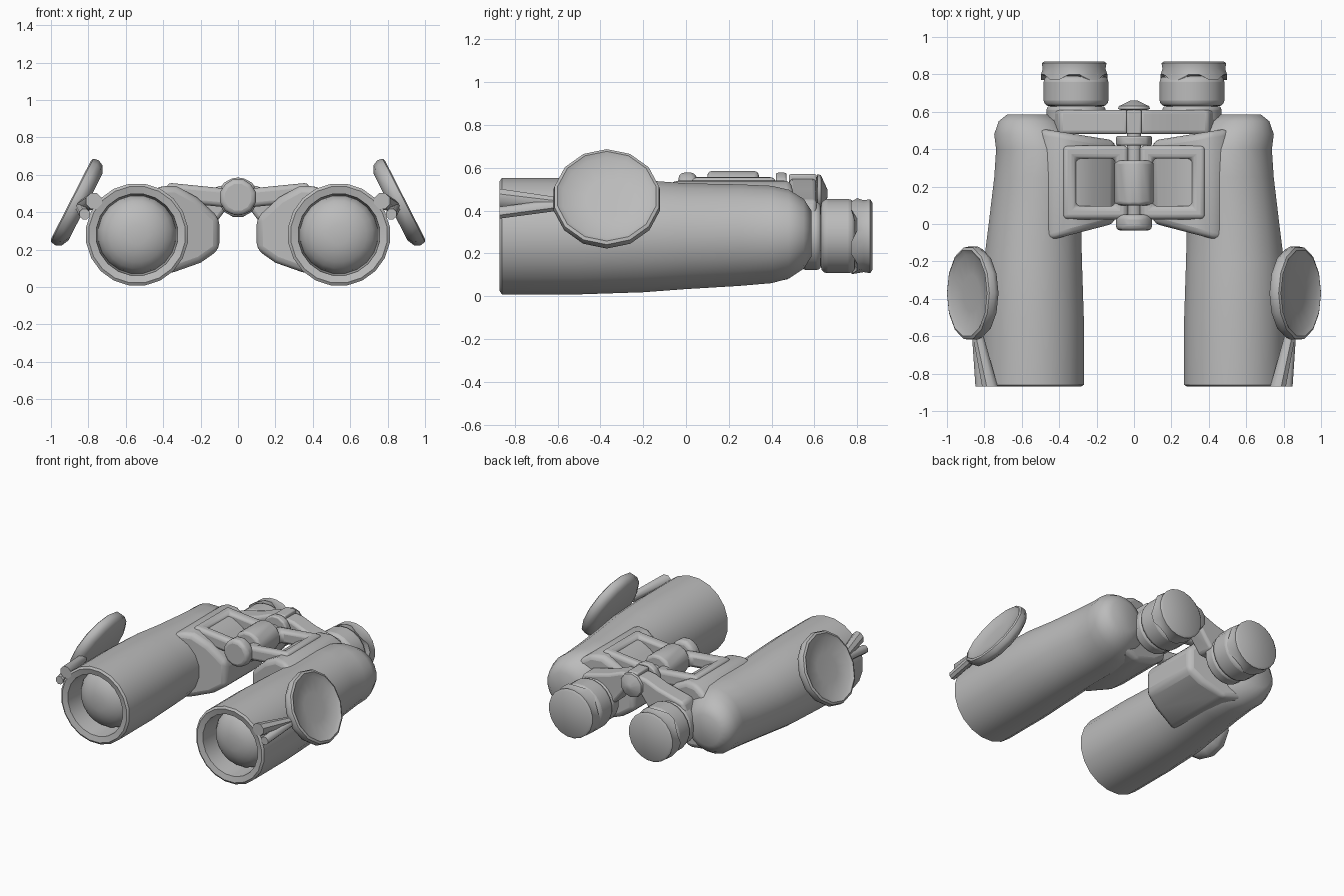
import bpy, bmesh, math
from mathutils import Matrix

old = bpy.data.objects.get("Cube")
if old:
    bpy.data.objects.remove(old)

grey = bpy.data.materials.new("plain grey")
grey.use_nodes = True
colour = (.5, .5, .5, 1)
grey.diffuse_color = colour
grey.node_tree.nodes["Principled BSDF"].inputs["Base Color"].default_value = colour


def finish(name, bm, mirror=True, bevel=None):
    """Turn a bmesh into a shaded object, mirrored to the other side if paired."""
    bmesh.ops.recalc_face_normals(bm, faces=bm.faces)
    mesh = bpy.data.meshes.new(name)
    bm.to_mesh(mesh)
    bm.free()
    mesh.materials.append(grey)
    part = bpy.data.objects.new(name, mesh)
    bpy.context.collection.objects.link(part)
    bpy.ops.object.select_all(action='DESELECT')
    part.select_set(True)
    bpy.context.view_layer.objects.active = part
    if bevel:
        modifier = part.modifiers.new("soft edges", 'BEVEL')
        modifier.width = bevel
        modifier.segments = 3
    if mirror:
        part.modifiers.new("other side", 'MIRROR')
    bpy.ops.object.shade_smooth_by_angle(angle=math.radians(45))


def skin(bm, loops, capped=True):
    """Bridge neighbouring loops of vertices and close both ends."""
    for first, second in zip(loops, loops[1:]):
        for i in range(len(first)):
            bm.faces.new((first[i - 1], first[i], second[i], second[i - 1]))
    if capped:
        bm.faces.new(loops[0])
        bm.faces.new(loops[-1])


def loft(name, rings, sides=20, matrix=Matrix(), waves=None, **options):
    """Skin circular rings given as (y, centre x, centre z, radius)."""
    bm = bmesh.new()
    loops = []
    for index, (y, x, z, radius) in enumerate(rings):
        height = waves.get(index, 0) if waves else 0
        angles = [math.tau * (i + .5) / sides for i in range(sides)]
        loops.append([bm.verts.new((x + radius * math.cos(a),
                                    y + height * math.sin(5 * a),
                                    z + radius * math.sin(a))) for a in angles])
    skin(bm, loops)
    bm.transform(matrix)
    finish(name, bm, **options)


def turned(name, x, z, profile, **options):
    """Round part on a y axis; the profile holds (y, radius) pairs."""
    loft(name, [(y, x, z, radius) for y, radius in profile], **options)


def drum(name, x, z, start, end, radius, **options):
    """Plain cylinder lying along y with softened rims."""
    turned(name, x, z, [(start, radius), (end, radius)], **options)


def prism(name, outline, start, end, start_slope=0, end_slope=0, **options):
    """Extrude an xz outline along y, with ends that slant with x."""
    bm = bmesh.new()
    skin(bm, [[bm.verts.new((x, y + slope * x, z)) for x, z in outline]
              for y, slope in ((start, start_slope), (end, end_slope))])
    finish(name, bm, **options)


# Main barrels with a hollow front rim and a rounded rear shoulder
barrel_x, barrel_z = .54, .28
barrel = [(-.7, 0, .21), (-.86, 0, .22), (-.87, 0, .26), (-.86, 0, .275),
          (-.5, 0, .275), (-.2, 0, .265), (0, -.01, .25), (.25, -.03, .24),
          (.4, -.03, .23), (.48, 0, .21), (.55, .02, .165), (.585, .03, .11)]
loft("barrel", [(y, barrel_x + shift, barrel_z + max(0, y) * .02, radius)
                for y, shift, radius in barrel])

# Domed front lenses, rounded like a shallow bowl
lens_angles = [math.radians(a) for a in range(0, 90, 15)]
turned("front_lens", barrel_x, barrel_z,
       [(-.7 - .13 * math.sin(a), .21 * math.cos(a)) for a in lens_angles])

# Prism housings reaching inward to the hinge
prism("prism_housing",
      [(.1, .37), (.1, .2), (.2, .13), (.37, .07), (.52, .1),
       (.58, .3), (.5, .49), (.42, .54), (.33, .54), (.22, .48)],
      .03, .43, -.26, .16, bevel=.035)

# Eyepieces: collar, barrel and flared wavy cup
eye_x, eye_z = .31, .28
drum("eyepiece_collar", eye_x, eye_z, .54, .63, .16, bevel=.02)
drum("eyepiece_barrel", eye_x, eye_z, .63, .79, .175, bevel=.03)
turned("eyecup", eye_x + .01, eye_z,
       [(.79, .15), (.785, .18), (.83, .17), (.86, .175), (.87, .16)], waves={1: .02})

# Rear bridge arms that carry the eyepieces, joined by a hinge block
prism("bridge_arm",
      [(.03, .55), (.03, .46), (.15, .3), (.46, .3), (.4, .45), (.2, .5), (.1, .54)],
      .48, .61, bevel=.02)
prism("bridge_hinge_block", [(.04, .57), (.04, .43), (-.04, .43), (-.04, .57)],
      .48, .61, mirror=False, bevel=.01)

# Open frames beside the focus wheel, rising towards their outer bars
bm = bmesh.new()
loops = []
for inset, depth in ((0, 0), (0, .1), (.07, .1), (.07, 0)):
    left, right, front, back = .03 + inset, .38 - inset, .025 + inset, .42 - inset
    loops.append([bm.verts.new((x, y, .52 + .1 * x - depth)) for x, y in
                  ((left, front), (right, front), (right, back), (left, back))])
skin(bm, loops + loops[:1], capped=False)
finish("hinge_frame", bm, bevel=.025)

# Central hinge: shaft, focus wheel, washer and end knobs
hinge_z = .48
for name, start, end, radius, bevel in (
        ("hinge_shaft", 0, .62, .04, .01),
        ("focus_wheel", .1, .34, .108, .02),
        ("hinge_washer", .42, .47, .1, .01),
        ("front_knob", -.035, .05, .1, .03)):
    drum(name, 0, hinge_z, start, end, radius, sides=12, bevel=bevel, mirror=False)
turned("rear_knob", 0, hinge_z, [(.6, .04), (.615, .09), (.63, .085), (.66, .02)],
       sides=10, mirror=False)

# Tilted lens caps, dished on their outer face
tilt = (Matrix.Translation((.86, -.37, .45))
        @ Matrix.Rotation(math.radians(-27), 4, 'Y')
        @ Matrix.Rotation(math.radians(-90), 4, 'Z'))
turned("lens_cap", 0, 0,
       [(-.05, .2), (-.03, .24), (0, .255), (.03, .25), (.037, .235), (.02, .21), (.01, .1)],
       sides=14, matrix=tilt)

# Forked hinge straps joining the caps to the front rims
for name, x, z, radius in (("upper_cap_strap", .77, .46, .045), ("lower_cap_strap", .82, .39, .03)):
    loft(name, [(-.87, x, z, radius), (-.57, .84, .43, .03)], sides=8)
